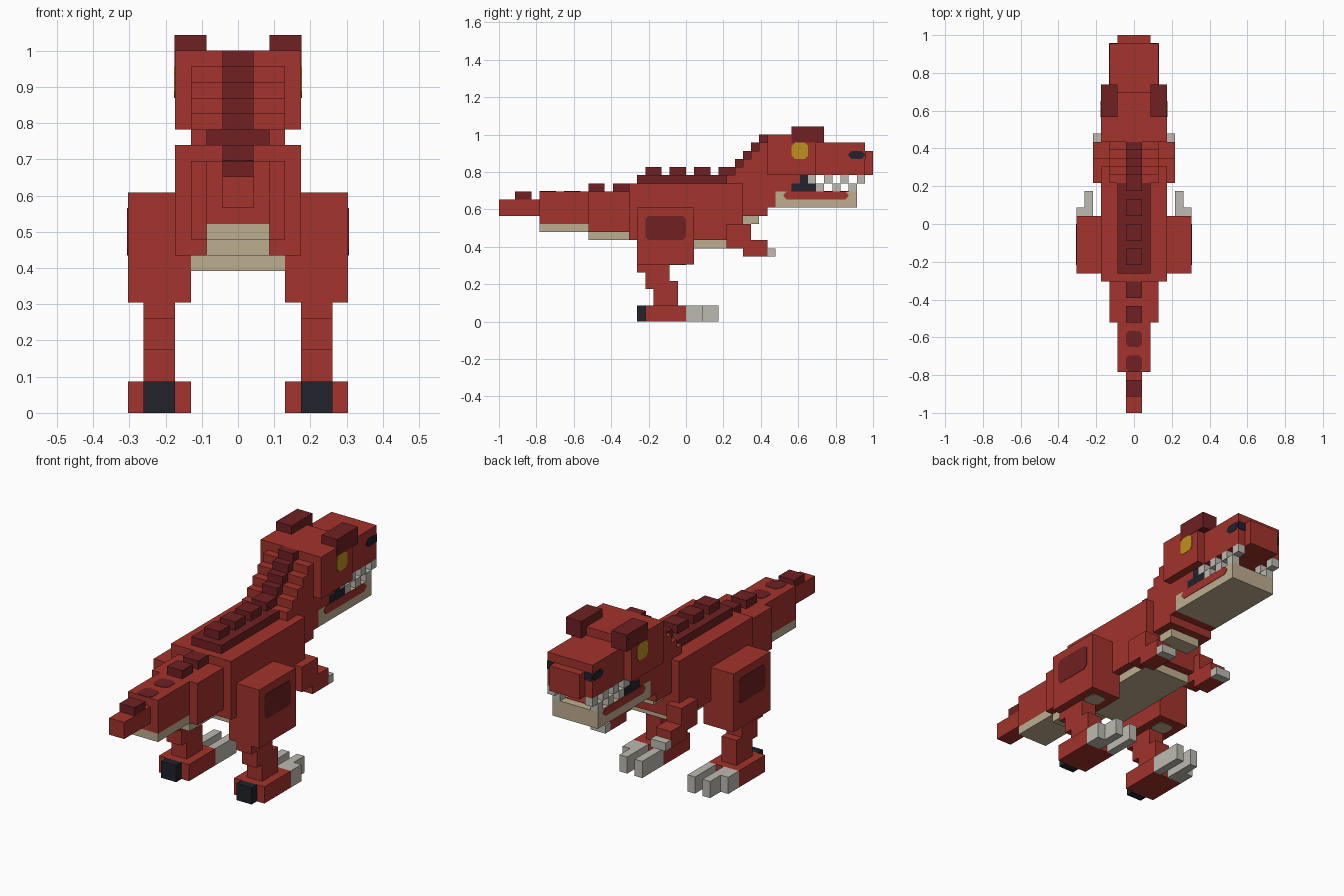
import bpy
import bmesh
from mathutils import Vector

if "Cube" in bpy.data.objects:
    bpy.data.objects.remove(bpy.data.objects["Cube"], do_unlink=True)

U = 1 / 23          # size of one block
THIN = 0.1          # plate thickness in blocks


def material(name, rgb):
    m = bpy.data.materials.new(name)
    m.use_nodes = True
    m.diffuse_color = (*rgb, 1)
    m.node_tree.nodes["Principled BSDF"].inputs["Base Color"].default_value = (*rgb, 1)
    return m


RED = material("hide red", (0.366, 0.033, 0.025))
DARK = material("dark red", (0.162, 0.015, 0.017))
BEIGE = material("belly beige", (0.515, 0.423, 0.28))
GREY = material("claw grey", (0.503, 0.491, 0.434))
BLACK = material("near black", (0.015, 0.016, 0.025))
YELLOW = material("eye yellow", (0.515, 0.283, 0.013))


def box(name, mat, x, y, z, round_axis=None):
    """Box between ranges given in blocks; optionally chamfer edges along an axis."""
    lo, hi = (Vector(c) * U for c in zip(x, y, z))
    bm = bmesh.new()
    bmesh.ops.create_cube(bm, size=1)
    for v in bm.verts:
        v.co = (lo + hi) / 2 + v.co * (hi - lo)
    if round_axis is not None:
        edges = [e for e in bm.edges
                 if abs(e.verts[0].co[round_axis] - e.verts[1].co[round_axis]) > 1e-5]
        bmesh.ops.bevel(bm, geom=edges, offset=0.4 * U, segments=1, affect='EDGES')
    me = bpy.data.meshes.new(name)
    bm.to_mesh(me)
    bm.free()
    me.materials.append(mat)
    ob = bpy.data.objects.new(name, me)
    bpy.context.collection.objects.link(ob)
    return ob


def mid(name, mat, w, y, z, **kw):
    return box(name, mat, (-w, w), y, z, **kw)


def pair(name, mat, x, y, z, **kw):
    box("left_" + name, mat, x, y, z, **kw)
    box("right_" + name, mat, (-x[1], -x[0]), y, z, **kw)


def side_plate(name, mat, x, y, z, **kw):
    pair(name, mat, (x - THIN, x + THIN / 2), y, z, **kw)


# Tail
mid("tail_tip", RED, 1, (-23, -18), (13, 15))
mid("tail_middle", RED, 2, (-18, -12), (12, 16))
mid("tail_middle_underside", BEIGE, 2, (-18, -12), (11, 12))
mid("tail_base", RED, 3, (-12, -7), (11, 16))
mid("tail_base_underside", BEIGE, 2, (-12, -7), (10, 11))
mid("tail_tip_spine", DARK, 1, (-21, -19), (15, 16))
for y in (-12, -9):
    mid("tail_spine", DARK, 1, (y, y + 2), (16, 17))
for y in (-18, -15):
    mid("tail_spot", DARK, 1, (y, y + 2), (16 - THIN, 16 + THIN / 2), round_axis=2)

# Body and back ridge
mid("body", RED, 4, (-7, 7), (10, 17))
mid("belly", BEIGE, 3, (-6, 6), (9, 10))
mid("back_ridge", DARK, 2, (-6, 5), (17, 18))
for y in (-5, -2, 1, 4):
    mid("back_spine", DARK, 1, (y, y + 2), (18, 19))

# Stepped neck with crest
for i in range(5):
    y, top = 5 + i, 18 + i
    mid("neck_step", RED, 3, (y, y + 1), (13, top))
    if i:
        mid("neck_crest", DARK, 1, (y, y + 1), (top, top + 1))
mid("throat_underside", BEIGE, 2, (7, 9), (12, 13))
mid("jaw_hinge", RED, 3, (10, 11), (14, 16))
mid("lower_cheek", RED, 3, (10, 13), (16, 17))
mid("upper_cheek", RED, 3, (10, 14), (17, 18))

# Head
mid("head", RED, 4, (10, 16), (18, 23))
mid("snout", RED, 3, (16, 22), (18, 22))
mid("nose", RED, 2, (22, 23), (18, 21))
pair("brow", DARK, (2, 4.04), (13, 17), (22, 24))
side_plate("eye", YELLOW, 4, (13, 15), (20, 22), round_axis=0)
side_plate("nostril", BLACK, 3, (20, 22), (20, 21), round_axis=0)
pair("nostril_front", BLACK, (2, 3), (22 - THIN, 22 + THIN / 2), (20, 21))

# Mouth, jaw and teeth
mid("mouth_lower", BLACK, 3, (13, 16), (16, 17))
mid("mouth_upper", BLACK, 3, (14, 15), (17, 18))
mid("jaw", BEIGE, 3, (11, 21), (14, 16))
mid("tongue", RED, 2, (12, 20), (16 - THIN, 16 + THIN / 2))
side_plate("gum", RED, 3, (12, 20), (15, 16), round_axis=0)
for y in (15, 17, 19, 21):
    pair("upper_tooth", GREY, (2, 3), (y, y + 1), (17, 18))
for y in (16, 18, 20):
    pair("lower_tooth", GREY, (2, 3), (y, y + 1), (16, 17))

# Arms
pair("upper_arm", RED, (3, 5), (5, 8), (9, 12))
pair("forearm", RED, (3, 5), (7, 10), (8, 10))
pair("hand_claw", GREY, (3, 5), (10, 11), (8, 9))

# Legs
pair("thigh", RED, (3, 7), (-6, 1), (7, 14))
side_plate("thigh_patch", DARK, 7, (-5, 0), (10, 13), round_axis=0)
pair("thigh_spot", BEIGE, (4, 6), (-2, 0), (7 - THIN / 2, 7 + THIN), round_axis=2)
pair("knee", RED, (4, 6), (-6, -2), (6, 7))
pair("upper_shin", RED, (4, 6), (-5, -2), (4, 6))
pair("lower_shin", RED, (4, 6), (-4, -1), (2, 5))
pair("foot", RED, (3, 7), (-5, 0), (0, 2))
pair("heel_claw", BLACK, (4, 6), (-6, -5), (0, 2))
pair("outer_toe", GREY, (5, 7), (0, 2), (0, 2))
pair("outer_toe_claw", GREY, (5, 6), (2, 4), (0, 2))
pair("inner_toe_claw", GREY, (3, 4), (0, 4), (0, 2))
